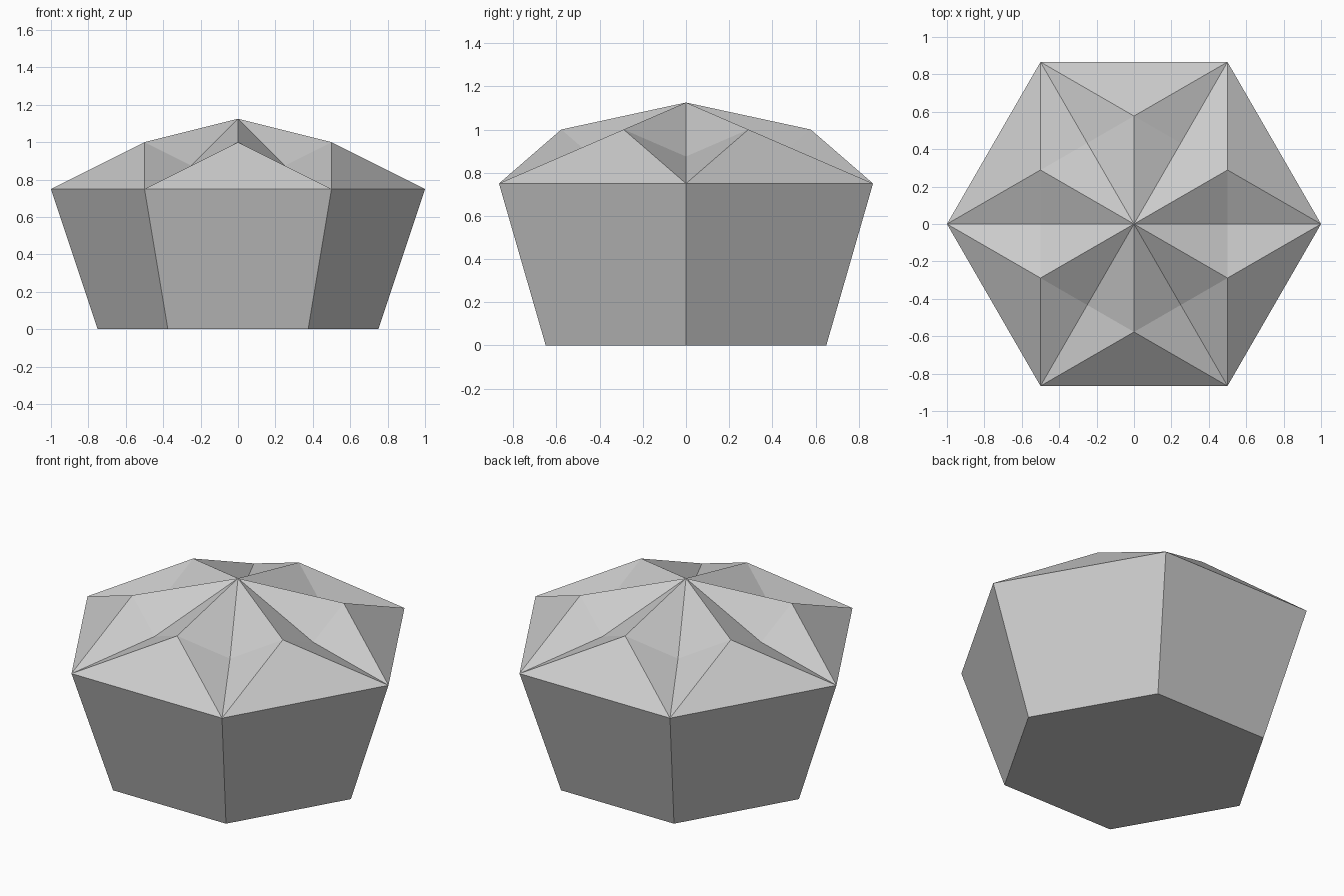
import bpy, bmesh
from math import cos, sin, pi, sqrt

if "Cube" in bpy.data.objects:
    bpy.data.objects.remove(bpy.data.objects["Cube"])

SIDES = 6
bm = bmesh.new()


def ring(radius, z, turn=0.0):
    """Ring of six vertices, rotated by a fraction of one side."""
    return [bm.verts.new((radius * cos((i + turn) * 2 * pi / SIDES),
                          radius * sin((i + turn) * 2 * pi / SIDES), z))
            for i in range(SIDES)]


# Rings from the foot to the crown
base = ring(0.75, 0.0)
girdle = ring(1.0, 0.75)
valleys = ring(0.5, 0.875)
peaks = ring(1 / sqrt(3), 1.0, 0.5)
apex = bm.verts.new((0, 0, 1.125))

# Closed underside
bm.faces.new(base[::-1])

for i in range(SIDES):
    j = (i + 1) % SIDES
    # Flared wall
    bm.faces.new((base[i], base[j], girdle[j], girdle[i]))
    # Outer slope of each ridge
    bm.faces.new((girdle[i], girdle[j], peaks[i]))
    # Facets falling from the ridge into the valleys on both sides
    bm.faces.new((girdle[i], peaks[i], valleys[i]))
    bm.faces.new((girdle[j], valleys[j], peaks[i]))
    bm.faces.new((valleys[i], peaks[i], apex))
    bm.faces.new((peaks[i], valleys[j], apex))

bmesh.ops.recalc_face_normals(bm, faces=bm.faces)
mesh = bpy.data.meshes.new("faceted_star_gem")
bm.to_mesh(mesh)
bm.free()
gem = bpy.data.objects.new("faceted_star_gem", mesh)
bpy.context.collection.objects.link(gem)
